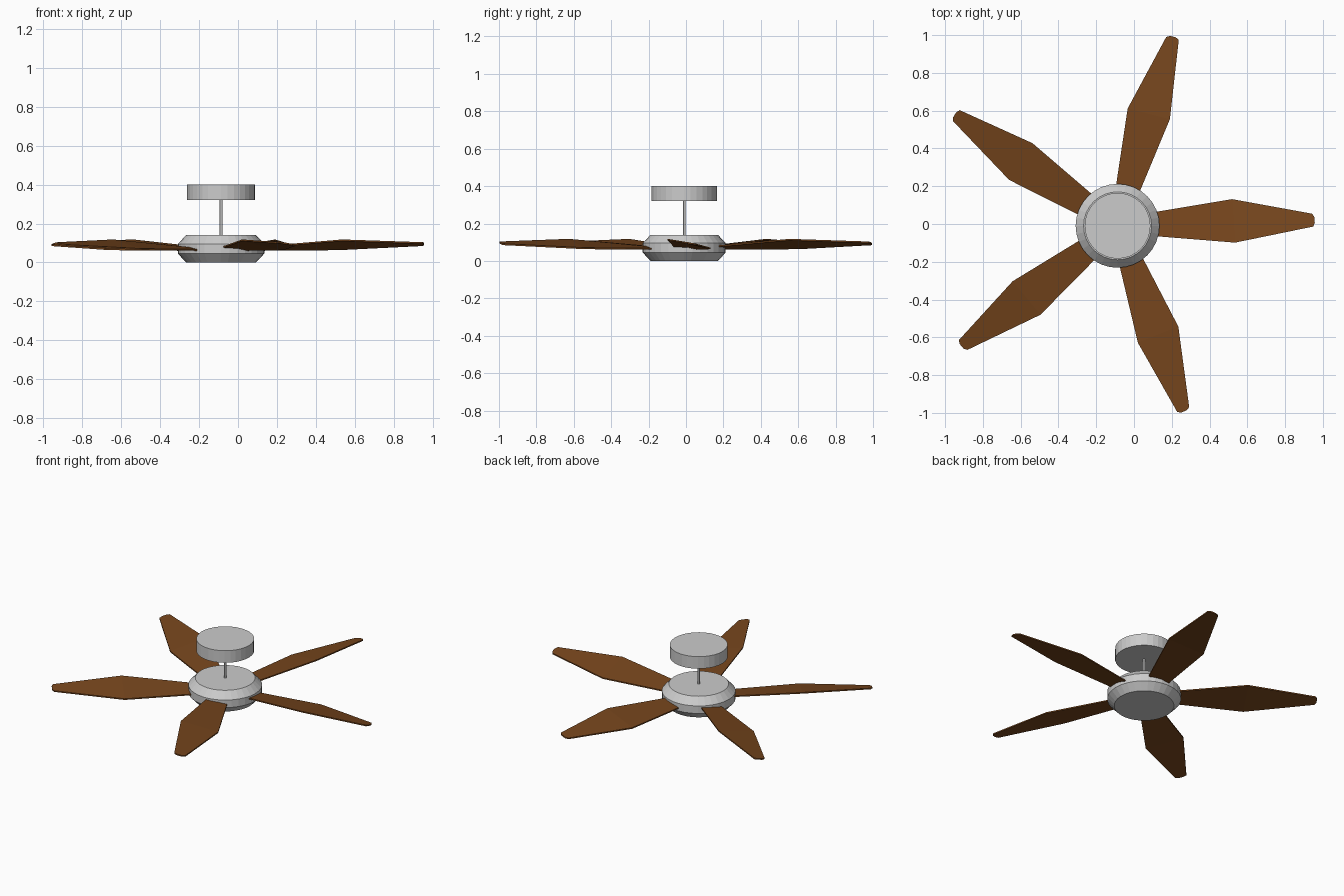
import bpy, bmesh, math
from mathutils import Matrix

if "Cube" in bpy.data.objects:
    bpy.data.objects.remove(bpy.data.objects["Cube"])

CX, CY = -0.087, -0.0095   # fan axis
SIDES = 32

wood = bpy.data.materials.new("wood")
wood.diffuse_color = (0.18, 0.06, 0.012, 1)
wood.use_nodes = True
wood.node_tree.nodes["Principled BSDF"].inputs["Base Color"].default_value = wood.diffuse_color


def finish(bm, name, mat=None):
    bmesh.ops.recalc_face_normals(bm, faces=bm.faces)
    me = bpy.data.meshes.new(name)
    bm.to_mesh(me)
    bm.free()
    ob = bpy.data.objects.new(name, me)
    bpy.context.collection.objects.link(ob)
    if mat:
        me.materials.append(mat)
    return ob


def lathe(name, profile, sides=SIDES):
    """Capped solid of revolution about the fan axis from (radius, z) points."""
    bm = bmesh.new()
    rings = []
    for r, z in profile:
        rings.append([bm.verts.new((CX + r * math.cos(math.tau * i / sides),
                                    CY + r * math.sin(math.tau * i / sides), z))
                      for i in range(sides)])
    for a, b in zip(rings, rings[1:]):
        for i in range(sides):
            j = (i + 1) % sides
            bm.faces.new((a[i], a[j], b[j], b[i]))
    bm.faces.new(rings[0])
    bm.faces.new(rings[-1])
    return finish(bm, name)


def blade(name, angle, thick=0.008):
    # stations along the blade: low edge point and high edge point
    stations = [((0.10, 0.057, 0.063), (0.10, -0.047, 0.070)),
                ((0.607, 0.141, 0.067), (0.622, -0.089, 0.114)),
                ((1.030, 0.064, 0.088), (1.036, -0.004, 0.100)),
                ((1.042, 0.046, 0.091), (1.044, 0.016, 0.097))]
    bm = bmesh.new()
    rows = [[bm.verts.new(p) for p in s] for s in stations]
    for a, b in zip(rows, rows[1:]):
        bm.faces.new((a[0], a[1], b[1], b[0]))
    # thicken the panel evenly above and below
    ext = bmesh.ops.extrude_face_region(bm, geom=bm.faces[:], use_keep_orig=True)
    top = [g for g in ext["geom"] if isinstance(g, bmesh.types.BMVert)]
    bmesh.ops.translate(bm, verts=top, vec=(0, 0, thick))
    bmesh.ops.translate(bm, verts=bm.verts, vec=(0, 0, -thick / 2))
    bm.transform(Matrix.Translation((CX, CY, 0)) @ Matrix.Rotation(angle, 4, 'Z'))
    return finish(bm, name, wood)


# ceiling mount, rod and motor body
lathe("ceiling_canopy", [(0.174, 0.32), (0.174, 0.40)])
lathe("down_rod", [(0.007, 0.13), (0.007, 0.33)], 16)
lathe("motor_housing", [(0.18, 0.0), (0.222, 0.045), (0.222, 0.095), (0.18, 0.14)])

# five blades
for k in range(5):
    blade(f"blade_{k + 1}", math.tau * k / 5)
